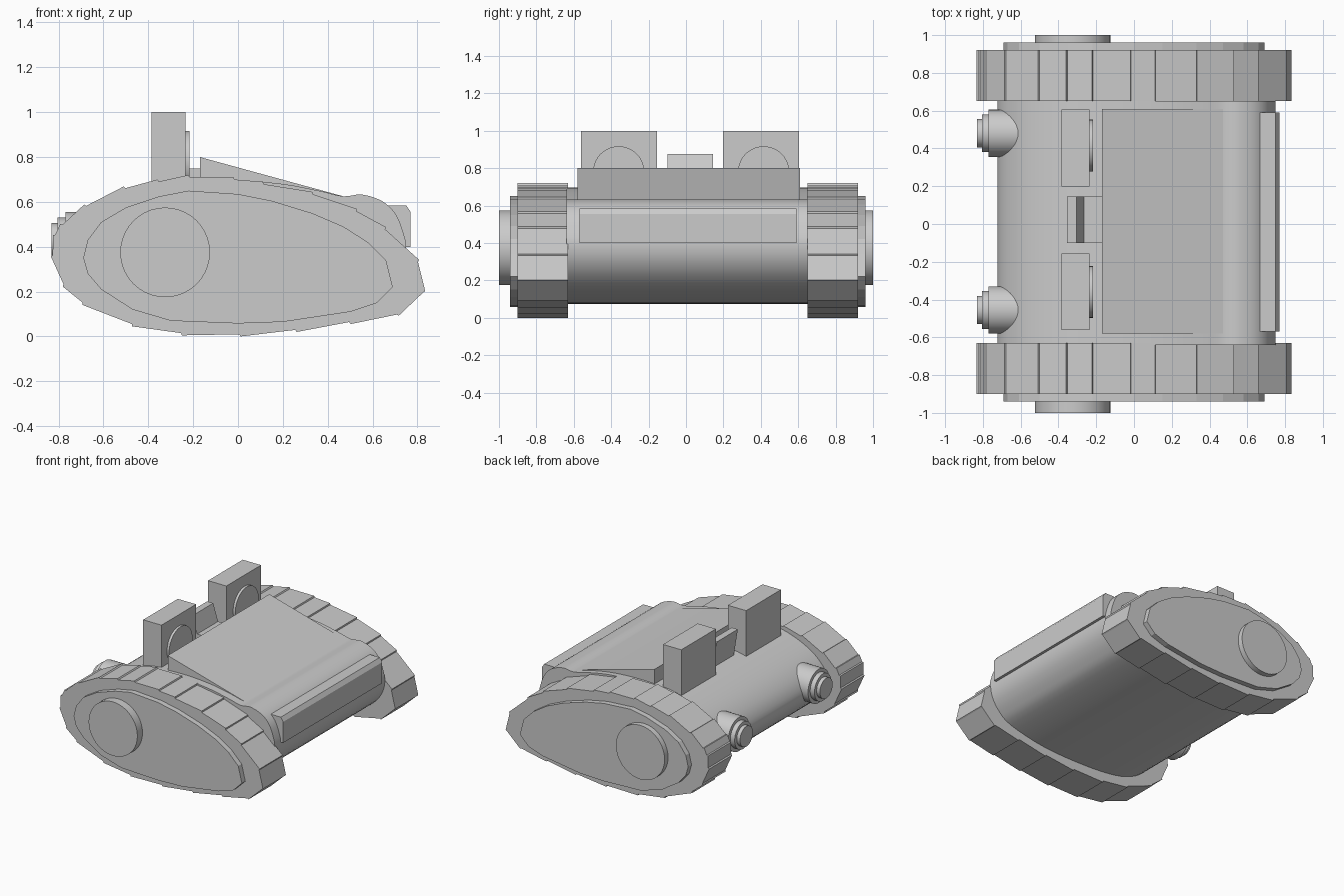
import bpy, bmesh, math
from mathutils import Vector

if "Cube" in bpy.data.objects:
    bpy.data.objects.remove(bpy.data.objects["Cube"])


def prism(name, pts, y0, y1, smooth=False):
    """Extrude an (x, z) profile from y0 to y1."""
    bm = bmesh.new()
    face = bm.faces.new([bm.verts.new((x, y0, z)) for x, z in pts])
    new = bmesh.ops.extrude_face_region(bm, geom=[face])["geom"]
    bmesh.ops.translate(bm, vec=(0, y1 - y0, 0),
                        verts=[v for v in new if isinstance(v, bmesh.types.BMVert)])
    bmesh.ops.recalc_face_normals(bm, faces=bm.faces)
    me = bpy.data.meshes.new(name)
    bm.to_mesh(me)
    bm.free()
    ob = bpy.data.objects.new(name, me)
    bpy.context.collection.objects.link(ob)
    if smooth:
        soften(ob)
    return ob


def soften(ob):
    bpy.ops.object.select_all(action='DESELECT')
    bpy.context.view_layer.objects.active = ob
    ob.select_set(True)
    bpy.ops.object.shade_smooth_by_angle(angle=math.radians(35))


def box(name, x0, x1, y0, y1, z0, z1):
    return prism(name, [(x0, z0), (x1, z0), (x1, z1), (x0, z1)], y0, y1)


def disc(name, axis, start, end, r):
    """Cylinder between two points along axis 'x' or 'y'."""
    a, b = Vector(start), Vector(end)
    rot = (0, math.pi / 2, 0) if axis == 'x' else (math.pi / 2, 0, 0)
    bpy.ops.mesh.primitive_cylinder_add(vertices=40, radius=r, depth=(b - a).length,
                                        location=(a + b) / 2, rotation=rot)
    ob = bpy.context.object
    ob.name = name
    soften(ob)


def spline(pts, n=4):
    """Closed Catmull-Rom resampling."""
    p = [Vector(q) for q in pts]
    out = []
    for i in range(len(p)):
        a, b, c, d = p[i - 1], p[i], p[(i + 1) % len(p)], p[(i + 2) % len(p)]
        for k in range(n):
            t = k / n
            out.append(0.5 * (2 * b + (c - a) * t + (2 * a - 5 * b + 4 * c - d) * t * t
                              + (3 * b - a - 3 * c + d) * t ** 3))
    return out


def stepped(pts, h=0.01):
    """Overlapping tread plates: each plate ends slightly proud of the next."""
    out = []
    for i, q in enumerate(pts):
        prev, cur = Vector(pts[i - 1]), Vector(q)
        d = (cur - prev).normalized()
        out += [cur + Vector((-d.y, d.x)) * h, cur + d * 0.004]
    return out


# Smooth central body
body = [(-.72, .36), (-.70, .46), (-.62, .55), (-.5, .62), (-.35, .67), (-.2, .69),
        (0, .695), (.2, .68), (.36, .65), (.47, .625), (.55, .633), (.64, .605),
        (.70, .55), (.735, .47), (.75, .39), (.73, .3), (.67, .215), (.57, .15),
        (.3, .09), (0, .075), (-.3, .09), (-.5, .14), (-.64, .24)]
prism("body", spline(body), -.64, .65, True)

# Tracks, side covers and hubs
track = [(-.825, .36), (-.815, .45), (-.785, .495), (-.68, .58), (-.505, .66), (-.357, .69),
         (-.22, .71), (-.02, .70), (.11, .68), (.33, .635), (.525, .56), (.653, .48),
         (.80, .335), (.825, .20), (.71, .10), (.5, .065), (.26, .03), (.01, .01),
         (-.25, .015), (-.47, .055), (-.69, .15), (-.775, .23)]
cover = [(-.69, .35), (-.67, .43), (-.61, .51), (-.5, .575), (-.35, .625), (-.22, .65),
         (0, .635), (.15, .605), (.33, .55), (.47, .49), (.58, .42), (.66, .34),
         (.69, .22), (.62, .15), (.5, .11), (.2, .065), (0, .058), (-.3, .07),
         (-.47, .12), (-.61, .21), (-.67, .28)]
for s, side, off in ((1, "left", .01), (-1, "right", -.01)):
    y = lambda v: s * (v + s * off * s)if s > 0 else -(v - .01)
    prism(side + "_track", stepped(track), y(.64), y(.91))
    prism(side + "_track_cover", cover, y(.90), y(.95))
    disc(side + "_hub", 'y', (-.325, s * .92, .375), (-.325, s * 1.0, .375), .2)

# Sloped hood and front bumper bar
prism("hood", [(-.17, .66), (-.17, .80), (.25, .685), (.47, .625), (.3, .6)], -.58, .61)
prism("bumper", [(.66, .585), (.75, .585), (.77, .555), (.77, .40), (.66, .40)], -.57, .59)

# Twin lamp housings with round lenses
for side, yc, lc in (("left", .402, .415), ("right", -.358, -.36)):
    box(side + "_lamp_housing", -.385, -.235, yc - .203, yc + .203, .64, 1.0)
    disc(side + "_lens", 'x', (-.26, lc, .78), (-.217, lc, .78), .137)

# Bracket between the lamps
prism("lamp_bracket", [(-.355, .875), (-.305, .875), (-.265, .75), (-.16, .75),
                       (-.16, .66), (-.32, .66)], -.10, .145)

# Stepped exhausts at the rear
for side, yc in (("left", .48), ("right", -.455)):
    for i, (x, r) in enumerate(((-.77, .125), (-.805, .10), (-.832, .075))):
        disc(f"{side}_exhaust_{i}", 'x', (x, yc, .43), (-.6, yc, .43), r)
